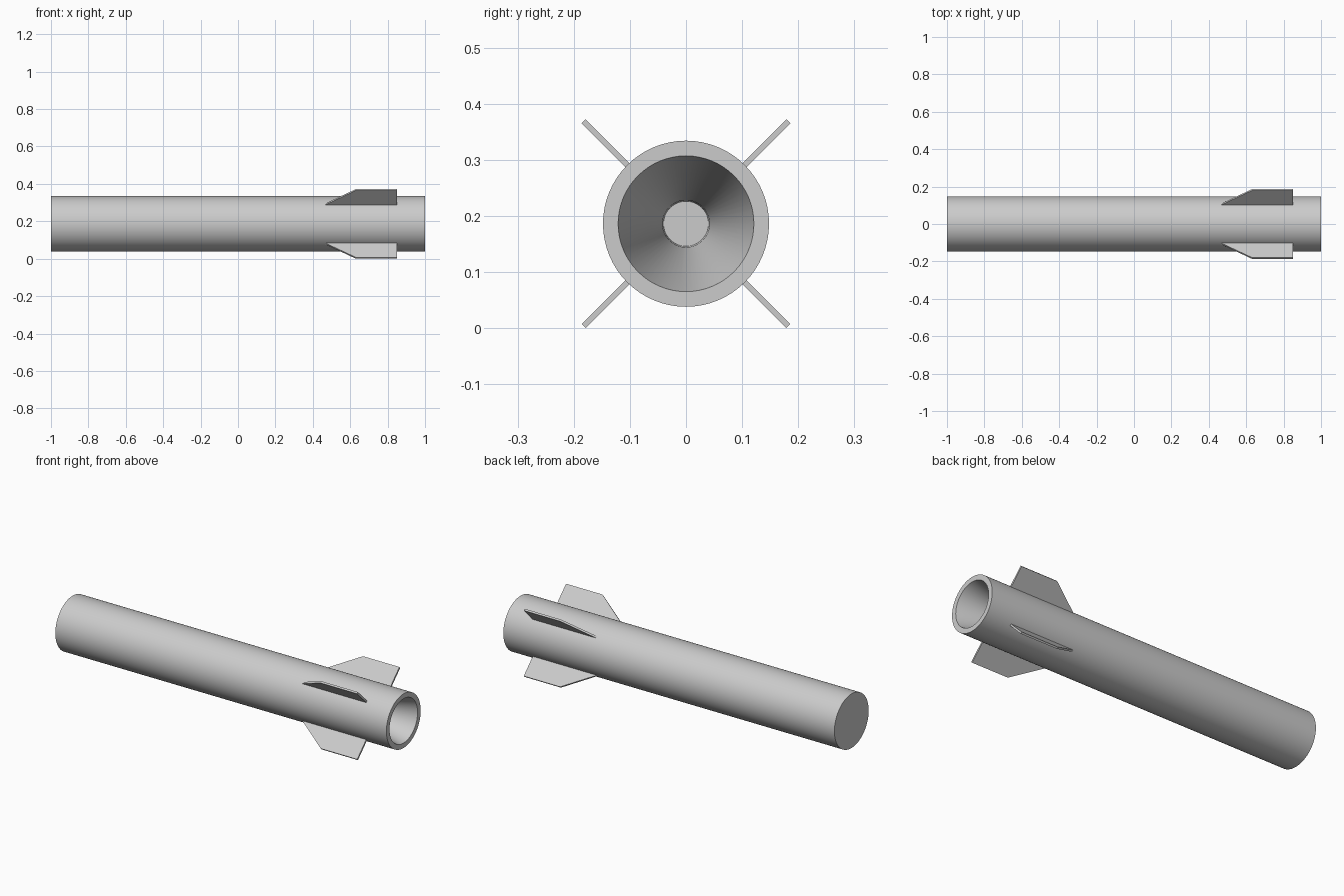
import bpy, bmesh, math
from mathutils import Vector, Matrix

if "Cube" in bpy.data.objects:
    bpy.data.objects.remove(bpy.data.objects["Cube"])

AXIS_Z = 0.186
R = 0.148


def make_object(name, bm):
    bmesh.ops.recalc_face_normals(bm, faces=bm.faces)
    mesh = bpy.data.meshes.new(name)
    bm.to_mesh(mesh)
    bm.free()
    ob = bpy.data.objects.new(name, mesh)
    bpy.context.collection.objects.link(ob)
    ob.location.z = AXIS_Z
    return ob


# Motor tube with conical nozzle: (x, radius) profile lathed about the x axis
profile = [(-1, 0), (-1, R), (1, R), (1, 0.121), (0.7, 0.042), (0.66, 0.040), (0.66, 0)]
bm = bmesh.new()
verts = [bm.verts.new((x, 0, r)) for x, r in profile]
edges = [bm.edges.new(pair) for pair in zip(verts, verts[1:])]
bmesh.ops.spin(bm, geom=verts + edges, cent=(0, 0, 0), axis=(1, 0, 0),
               angle=math.tau, steps=64, use_duplicate=False)
bmesh.ops.remove_doubles(bm, verts=bm.verts, dist=1e-5)
body = make_object("body_tube", bm)
bpy.context.view_layer.objects.active = body
body.select_set(True)
bpy.ops.object.shade_smooth_by_angle(angle=math.radians(30))

# Four swept fins on the diagonals
outline = [(0.46, R - 0.003), (0.63, 0.258), (0.85, 0.258), (0.85, R - 0.003)]
thickness = 0.01
for i in range(4):
    bm = bmesh.new()
    face = bm.faces.new([bm.verts.new((x, -thickness / 2, r)) for x, r in outline])
    ext = bmesh.ops.extrude_face_region(bm, geom=[face])
    new = [g for g in ext["geom"] if isinstance(g, bmesh.types.BMVert)]
    bmesh.ops.translate(bm, verts=new, vec=Vector((0, thickness, 0)))
    if face.is_valid and len(bm.faces) == 5:
        bm.faces.new([v for v in bm.verts if v not in new])
    bm.transform(Matrix.Rotation(math.radians(45 + 90 * i), 4, 'X'))
    make_object(f"fin_{i + 1}", bm)
